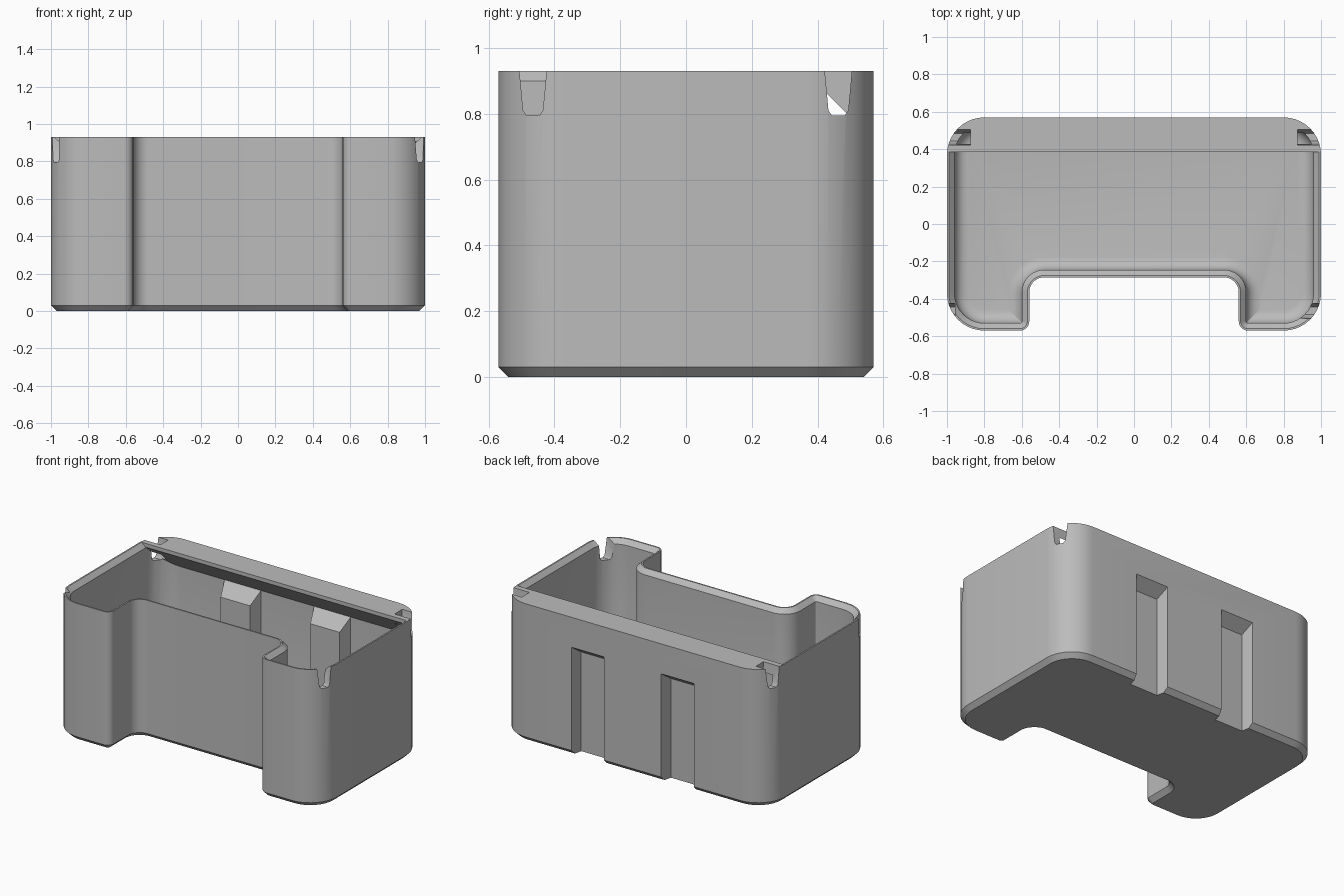
import bpy, bmesh, math

if "Cube" in bpy.data.objects:
    bpy.data.objects.remove(bpy.data.objects["Cube"], do_unlink=True)

HEIGHT = 0.93
WALL = 0.04

grey = bpy.data.materials.new("plain grey")
grey.use_nodes = True
grey.diffuse_color = (0.5, 0.5, 0.5, 1)
grey.node_tree.nodes["Principled BSDF"].inputs["Base Color"].default_value = (0.5, 0.5, 0.5, 1)

# Footprint corners: x, y, radius, arc start angle, convex
CORNERS = [
    (-1, -0.57, 0.2, 180, True), (-0.56, -0.57, 0.05, 270, True),
    (-0.56, -0.285, 0.08, 180, False), (0.56, -0.285, 0.08, 90, False),
    (0.56, -0.57, 0.05, 180, True), (1, -0.57, 0.2, 270, True),
    (1, 0.57, 0.2, 0, True), (-1, 0.57, 0.2, 90, True),
]


def footprint(inset, z, steps=10):
    """Rounded outline, moved inward by inset, at height z."""
    ring = []
    for x, y, r, start, convex in CORNERS:
        turn = 1 if convex else -1
        mid = math.radians(start + 45 * turn)
        sx, sy = math.copysign(1, math.cos(mid)), math.copysign(1, math.sin(mid))
        r = max(r - inset * turn, 0.005)
        cx = x - sx * (inset * turn + r)
        cy = y - sy * (inset * turn + r)
        for i in range(steps + 1):
            a = math.radians(start + 90 * turn * i / steps)
            ring.append((cx + r * math.cos(a), cy + r * math.sin(a), z))
    return ring


def loft(name, rings):
    """Closed solid through rings with equal point counts."""
    bm = bmesh.new()
    loops = [[bm.verts.new(p) for p in ring] for ring in rings]
    n = len(loops[0])
    for a, b in zip(loops, loops[1:]):
        for i in range(n):
            bm.faces.new((a[i], a[(i + 1) % n], b[(i + 1) % n], b[i]))
    bm.faces.new(loops[0][::-1])
    bm.faces.new(loops[-1])
    bmesh.ops.recalc_face_normals(bm, faces=bm.faces)
    mesh = bpy.data.meshes.new(name)
    bm.to_mesh(mesh)
    bm.free()
    obj = bpy.data.objects.new(name, mesh)
    bpy.context.collection.objects.link(obj)
    mesh.materials.append(grey)
    return obj


def x_prism(name, x0, x1, profile):
    return loft(name, [[(x, y, z) for y, z in profile] for x in (x0, x1)])


def channel(name, cx, back, front):
    """Tapered upright channel; back and front are (y, half width, top)."""
    return loft(name, [[(cx - w, y, -0.1), (cx + w, y, -0.1), (cx + w, y, t), (cx - w, y, t)]
                       for y, w, t in (back, front)])


def cut(target, cutter):
    """Subtract the cutter and delete it."""
    cutter.hide_render = True
    mod = target.modifiers.new("cut", 'BOOLEAN')
    mod.operation = 'DIFFERENCE'
    mod.solver = 'EXACT'
    mod.object = cutter
    bpy.context.view_layer.update()
    graph = bpy.context.evaluated_depsgraph_get()
    result = bpy.data.meshes.new_from_object(target.evaluated_get(graph))
    target.modifiers.clear()
    target.data = result
    bpy.data.objects.remove(cutter, do_unlink=True)


# Outer body with chamfered base
body = loft("box_body", [footprint(0.03, 0), footprint(0, 0.03), footprint(0, HEIGHT)])

# Cavity with rounded floor edge and chamfered rim
FILLET = 0.07
rings = []
for i in range(6):
    a = math.radians(90 * i / 5)
    rings.append(footprint(WALL + FILLET * (1 - math.sin(a)), 0.04 + FILLET * (1 - math.cos(a))))
rings += [footprint(WALL, HEIGHT - 0.03), footprint(0.01, HEIGHT), footprint(0.01, HEIGHT + 0.05)]
cavity = loft("cavity", rings)

# Material kept inside the cavity: sloped rear shelf and the backs of the channels
cut(cavity, x_prism("rear_shelf", -1.2, 1.2,
                    [(0.385, 1.1), (0.385, 0.905), (0.54, 0.75), (0.7, 0.75), (0.7, 1.1)]))
for cx in (-0.335, 0.335):
    cut(cavity, channel("channel_back", cx, (0.54, 0.14, 0.77), (0.45, 0.11, 0.68)))
cut(body, cavity)

# Tapered channels in the rear wall
for cx in (-0.335, 0.335):
    cut(body, channel("rear_channel", cx, (0.58, 0.125, 0.735), (0.49, 0.105, 0.67)))


# Four tapered clip notches near the corners
def notch(cy, x0, x1):
    cut(body, x_prism("clip_notch", x0, x1, [
        (cy - 0.043, HEIGHT + 0.02), (cy - 0.03, 0.81), (cy - 0.02, 0.795),
        (cy + 0.02, 0.795), (cy + 0.03, 0.81), (cy + 0.043, HEIGHT + 0.02)]))


notch(0.463, 0.875, 1.1)
notch(0.463, -1.1, -0.875)
notch(-0.465, 0.875, 1.1)
notch(-0.465, -1.1, -0.958)

# Smooth curves, sharp edges
bpy.ops.object.select_all(action='DESELECT')
body.select_set(True)
bpy.context.view_layer.objects.active = body
bpy.ops.object.shade_smooth_by_angle(angle=math.radians(30))
